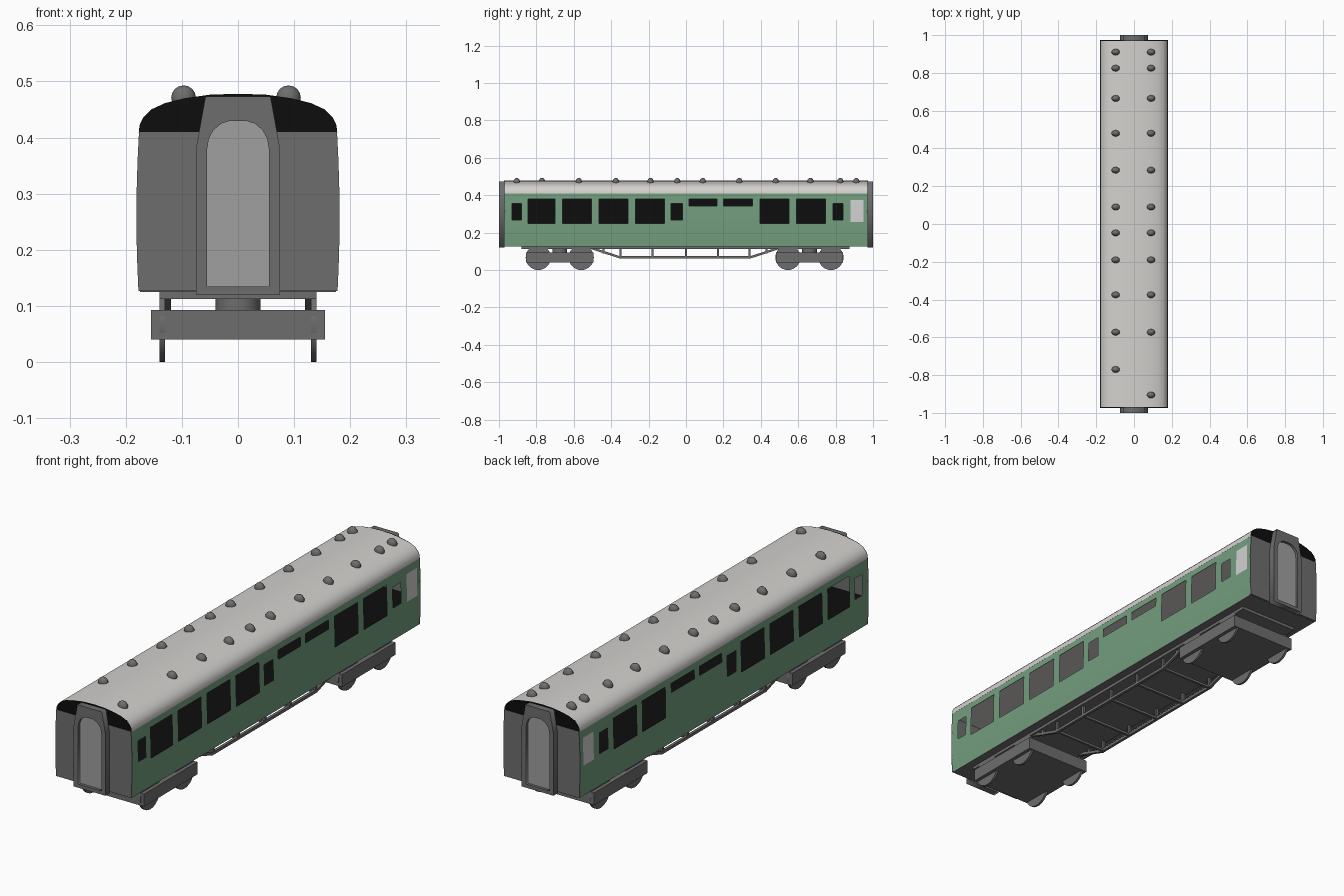
import bpy, bmesh, math
from mathutils import Matrix, Vector

if "Cube" in bpy.data.objects:
    bpy.data.objects.remove(bpy.data.objects["Cube"])


def mat(name, r, g, b):
    m = bpy.data.materials.new(name)
    m.diffuse_color = (r, g, b, 1)
    m.use_nodes = True
    m.node_tree.nodes["Principled BSDF"].inputs["Base Color"].default_value = m.diffuse_color
    return m


GREEN = mat("coach green", .17, .34, .21)
ROOF = mat("pale roof grey", .66, .64, .62)
PANEL = mat("light window panel", .64, .64, .64)
GREY = mat("dark grey", .155, .155, .155)
DOOR = mat("mid grey", .35, .35, .35)
BLACK = mat("black", .004, .004, .004)


def finish(name, bm, *mats):
    me = bpy.data.meshes.new(name)
    bmesh.ops.recalc_face_normals(bm, faces=bm.faces)
    bm.to_mesh(me)
    bm.free()
    ob = bpy.data.objects.new(name, me)
    bpy.context.collection.objects.link(ob)
    for m in mats:
        me.materials.append(m)
    return ob


def smooth(ob, angle=35):
    bpy.ops.object.select_all(action='DESELECT')
    ob.select_set(True)
    bpy.context.view_layer.objects.active = ob
    bpy.ops.object.shade_smooth_by_angle(angle=math.radians(angle))


def box(name, x, y, z, m):
    bm = bmesh.new()
    c = Vector((sum(x), sum(y), sum(z))) / 2
    s = (x[1] - x[0], y[1] - y[0], z[1] - z[0])
    bmesh.ops.create_cube(bm, size=1, matrix=Matrix.Translation(c) @ Matrix.Diagonal((*s, 1)))
    return finish(name, bm, m)


def prism(name, pts, y0, y1, m):
    """Extrude an x-z outline along y."""
    bm = bmesh.new()
    f = bm.faces.new([bm.verts.new((x, y0, z)) for x, z in pts])
    r = bmesh.ops.extrude_face_region(bm, geom=[f])
    vs = [v for v in r['geom'] if isinstance(v, bmesh.types.BMVert)]
    bmesh.ops.translate(bm, verts=vs, vec=(0, y1 - y0, 0))
    return finish(name, bm, m)


def cylinder(name, loc, r, depth, axis, m, n=24):
    bm = bmesh.new()
    rot = Matrix.Rotation(math.pi / 2, 4, 'Y') if axis == 'X' else Matrix()
    bmesh.ops.create_cone(bm, cap_ends=True, segments=n, radius1=r, radius2=r, depth=depth,
                          matrix=Matrix.Translation(loc) @ rot)
    ob = finish(name, bm, m)
    smooth(ob)


def bar(name, a, b, t, m):
    """Square bar between two points."""
    a, b = Vector(a), Vector(b)
    d = b - a
    bm = bmesh.new()
    M = Matrix.Translation((a + b) / 2) @ d.to_track_quat('Z', 'Y').to_matrix().to_4x4()
    bmesh.ops.create_cube(bm, size=1, matrix=M @ Matrix.Diagonal((t, t, d.length + t * .5, 1)))
    finish(name, bm, m)


def mirrored(pts):
    return pts + [(-x, z) for x, z in reversed(pts) if x > 1e-6]


def side_x(z):
    return .181 - .2 * (z - .26) ** 2


# Side walls: grid of panels with window cells left open
END = .97
BIG, SMALL, SLOT, LIGHT = (.25, .38), (.267, .355), (.342, .38), (.257, .375)
windows = [(-.93, -.88, SMALL), (-.845, -.70, BIG), (-.66, -.505, BIG), (-.465, -.31, BIG),
           (-.27, -.115, BIG), (-.08, -.02, SMALL), (.015, .165, SLOT), (.20, .355, SLOT),
           (.395, .55, BIG), (.59, .745, BIG), (.785, .84, SMALL), (.88, .95, LIGHT)]
ys = sorted({-END, END} | {w[0] for w in windows} | {w[1] for w in windows})
zs = sorted({.127, .17, .21, .30, .41} | {z for w in windows for z in w[2]})
for s, label in ((1, "right"), (-1, "left")):
    bm = bmesh.new()
    for y0, y1 in zip(ys, ys[1:]):
        for z0, z1 in zip(zs, zs[1:]):
            yc, zc = (y0 + y1) / 2, (z0 + z1) / 2
            hit = [w for w in windows if w[0] < yc < w[1] and w[2][0] < zc < w[2][1]]
            if hit and hit[0][2] is not LIGHT:
                continue
            f = bm.faces.new([bm.verts.new((s * side_x(z), y, z)) for y, z in
                              ((y0, z0), (y1, z0), (y1, z1), (y0, z1))])
            f.material_index = 1 if hit else 0
    bmesh.ops.remove_doubles(bm, verts=bm.verts, dist=1e-5)
    smooth(finish(label + "_side_wall", bm, GREEN, PANEL))

# Interior: dark floor, dark centre partition, pale ceiling
box("interior_floor", (-.175, .175), (-.965, .965), (.13, .245), BLACK)
box("interior_partition", (-.004, .004), (-.965, .965), (.245, .386), BLACK)
box("interior_ceiling", (-.174, .174), (-.965, .965), (.386, .392), ROOF)
box("body_underside", (-.175, .175), (-.968, .968), (.125, .13), GREY)

# Curved roof
roof_half = [(.177, .408), (.1755, .422), (.169, .436), (.155, .45), (.13, .4615),
             (.095, .470), (.05, .4765), (0, .478)]
roof = mirrored(roof_half)
smooth(prism("roof", roof, -END, END, ROOF), 40)

# Ends: grey wall, black roof end, gangway with arched door
wall = mirrored([(side_x(z), z) for z in (.127, .17, .21, .26, .31, .36, .41)])
outer = mirrored([(.075, .12), (.075, .38), (.058, .473)])
arch = mirrored([(.055, .135), (.055, .38), (.052, .398), (.044, .413), (.03, .425), (.014, .43)])
for s, label in ((-1, "front"), (1, "back")):
    prism(label + "_end_wall", wall, s * .964, s * .973, GREY)
    prism(label + "_roof_end", roof, s * .968, s * .9725, BLACK)
    cu = bpy.data.curves.new(label + "_gangway", 'CURVE')
    cu.dimensions, cu.fill_mode, cu.extrude = '2D', 'BOTH', .0145
    for pts in (outer, arch):
        sp = cu.splines.new('POLY')
        sp.points.add(len(pts) - 1)
        sp.use_cyclic_u = True
        for p, (x, z) in zip(sp.points, pts):
            p.co = (x, z, 0, 1)
    cu.materials.append(GREY)
    ob = bpy.data.objects.new(label + "_gangway_frame", cu)
    ob.rotation_euler = (math.pi / 2, 0, 0)
    ob.location = (0, s * .9855, 0)
    bpy.context.collection.objects.link(ob)
    bpy.ops.object.select_all(action='DESELECT')
    ob.select_set(True)
    bpy.context.view_layer.objects.active = ob
    bpy.ops.object.convert(target='MESH')
    prism(label + "_gangway_door", arch, s * .972, s * .988, DOOR)

# Roof ventilators
common = [.91, .825, .665, .48, .285, .09, -.047, -.19, -.375, -.573]
for x, extra in ((-.097, -.77), (.09, -.905)):
    for i, y in enumerate(common + [extra]):
        bm = bmesh.new()
        bmesh.ops.create_uvsphere(bm, u_segments=12, v_segments=8, radius=1,
                                  matrix=Matrix.Translation((x, y, .471)) @ Matrix.Diagonal((.022, .017, .022, 1)))
        smooth(finish(f"roof_vent_{'left' if x < 0 else 'right'}_{i}", bm, GREY), 50)

# Underframe and bogies
box("underframe", (-.14, .14), (-.88, .875), (.112, .127), GREY)
for yc, label in ((-.675, "front"), (.66, "back")):
    box(label + "_bogie_frame", (-.155, .155), (yc - .18, yc + .18), (.04, .093), GREY)
    cylinder(label + "_bogie_pivot", (0, yc, .1025), .04, .022, 'Z', GREY)
    for dy in (-.115, .115):
        for x in (-.135, .135):
            cylinder(label + "_wheel", (x, yc + dy, .067), .067, .01, 'X', GREY, 32)

# Truss rods below the floor
path = [(-.52, .122), (-.355, .068), (.345, .068), (.51, .122)]
for x in (-.125, .125):
    for (ya, za), (yb, zb) in zip(path, path[1:]):
        bar("truss_rod", (x, ya, za), (x, yb, zb), .012, GREY)
    for y, z in ((-.44, .09), (-.35, .068), (-.18, .068), (0, .068), (.17, .068), (.34, .068), (.43, .09)):
        bar("truss_post", (x, y, z), (x, y, .115), .011, GREY)
for y in (-.35, -.18, 0, .17, .34):
    bar("truss_cross_member", (-.125, y, .068), (.125, y, .068), .01, GREY)
